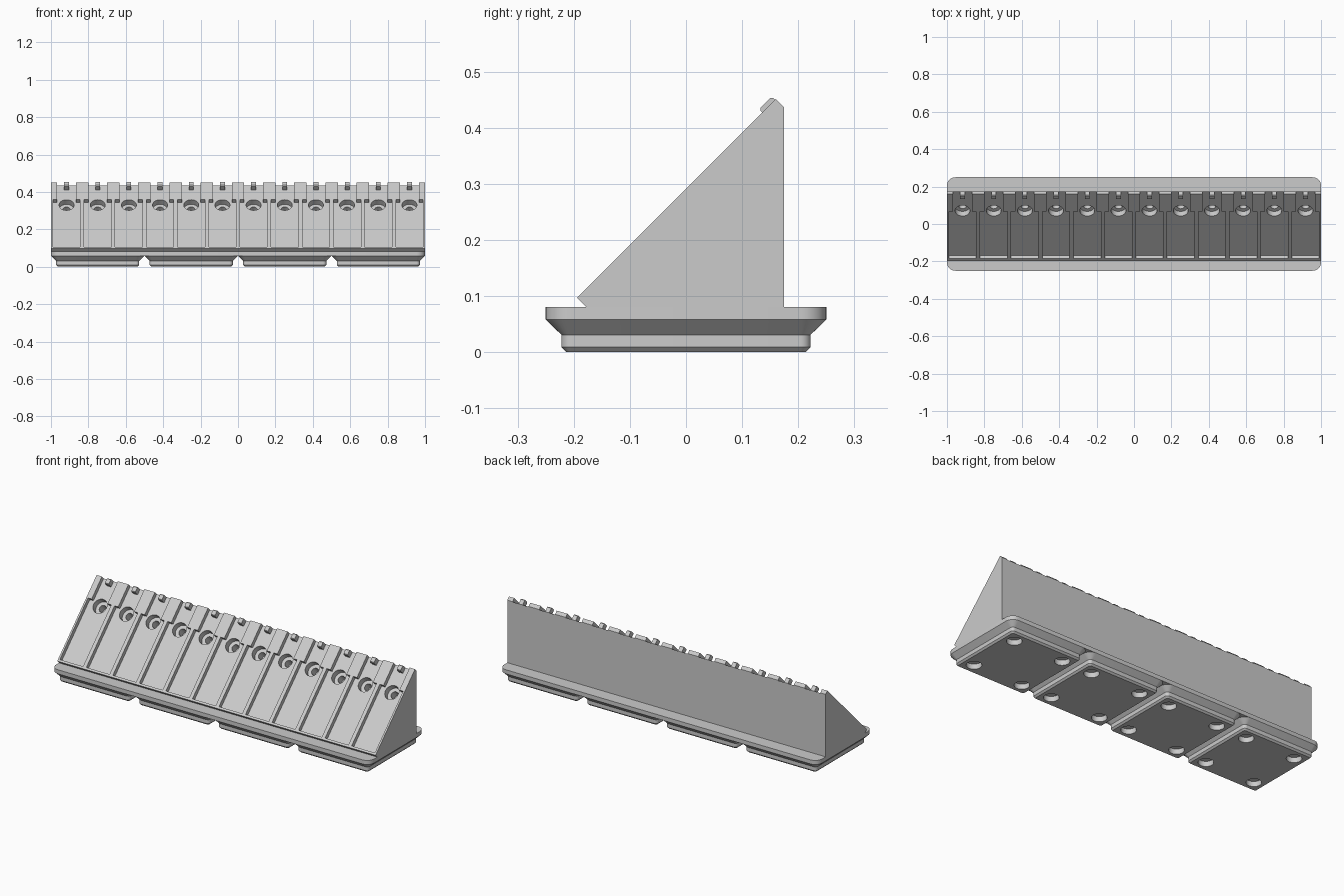
import bpy, bmesh, math
from mathutils import Matrix, Vector

if "Cube" in bpy.data.objects:
    bpy.data.objects.remove(bpy.data.objects["Cube"], do_unlink=True)

CELLS, PITCH = 12, 2 / 12
CENTRES = [-1 + PITCH * (i + 0.5) for i in range(CELLS)]
S = math.sqrt(0.5)
# Slope frame: local x = width, local y = up the slope, local z = out of the slope
SLOPE = Matrix(((1, 0, 0, 0), (0, S, -S, -0.178), (0, S, S, 0.081), (0, 0, 0, 1)))

grey = bpy.data.materials.new("light_grey")
grey.use_nodes = True
colour = (0.6, 0.6, 0.6, 1)
grey.diffuse_color = colour
grey.node_tree.nodes["Principled BSDF"].inputs["Base Color"].default_value = colour


def finish(bm, name):
    bmesh.ops.recalc_face_normals(bm, faces=bm.faces)
    mesh = bpy.data.meshes.new(name)
    bm.to_mesh(mesh)
    bm.free()
    mesh.materials.append(grey)
    obj = bpy.data.objects.new(name, mesh)
    bpy.context.collection.objects.link(obj)
    return obj


def loft(bm, rings):
    """Skin a stack of equal rings and cap both ends."""
    loops = [[bm.verts.new(p) for p in ring] for ring in rings]
    for a, b in zip(loops, loops[1:]):
        for i in range(len(a)):
            j = (i + 1) % len(a)
            bm.faces.new((a[i], a[j], b[j], b[i]))
    bm.faces.new(loops[0][::-1])
    bm.faces.new(loops[-1])


def rounded_rect(hx, hy, r, z, cx=0):
    ring = []
    for k, (sx, sy) in enumerate(((1, 1), (-1, 1), (-1, -1), (1, -1))):
        for step in range(9):
            a = math.pi / 2 * (k + step / 8)
            ring.append(Vector((cx + sx * (hx - r) + r * math.cos(a),
                                sy * (hy - r) + r * math.sin(a), z)))
    return ring


def cylinders(name, spots, r, z0, z1, frame):
    bm = bmesh.new()
    for x, y in spots:
        place = frame @ Matrix.Translation((x, y, (z0 + z1) / 2))
        bmesh.ops.create_cone(bm, cap_ends=True, segments=32, radius1=r, radius2=r,
                              depth=z1 - z0, matrix=place)
    return finish(bm, name)


def cut(obj, cutter):
    cutter.hide_render = True
    mod = obj.modifiers.new("cut", 'BOOLEAN')
    mod.operation, mod.solver, mod.object = 'DIFFERENCE', 'EXACT', cutter
    bpy.context.view_layer.objects.active = obj
    bpy.ops.object.modifier_apply(modifier=mod.name)
    bpy.data.objects.remove(cutter, do_unlink=True)


def smooth(obj):
    bpy.ops.object.select_all(action='DESELECT')
    obj.select_set(True)
    bpy.context.view_layer.objects.active = obj
    bpy.ops.object.shade_smooth_by_angle(angle=math.radians(25))


# Four stepped feet with round sockets underneath
for n in range(4):
    cx = -0.75 + 0.5 * n
    bm = bmesh.new()
    steps = ((0.213, 0.009, 0), (0.222, 0.018, 0.009), (0.222, 0.018, 0.031), (0.25, 0.045, 0.058))
    loft(bm, [rounded_rect(h, h, r, z, cx) for h, r, z in steps])
    foot = finish(bm, f"foot_{n + 1}")
    spots = [(cx + sx * 0.155, sy * 0.155) for sx in (-1, 1) for sy in (-1, 1)]
    cut(foot, cylinders("socket_cutter", spots, 0.039, -0.02, 0.029, Matrix()))
    smooth(foot)

# Base slab
bm = bmesh.new()
loft(bm, [rounded_rect(1, 0.25, 0.045, z) for z in (0.058, 0.081)])
smooth(finish(bm, "base_slab"))

# Sloped wedge body
profile = ((-0.178, 0.081), (-0.194, 0.097), (0.16, 0.451), (0.175, 0.436), (0.175, 0.081))
bm = bmesh.new()
loft(bm, [[(x, y, z) for y, z in profile] for x in (-1, 1)])
body = finish(bm, "wedge_body")

# Stepped pockets, wide below and narrow towards the open top
outline = ((0.073, 0.012), (0.073, 0.37), (0.05, 0.37), (0.05, 0.56))
outline += tuple((-x, u) for x, u in reversed(outline))
bm = bmesh.new()
for cx in CENTRES:
    loft(bm, [[SLOPE @ Vector((cx + x, u, v)) for x, u in outline] for v in (0, 0.06)])
cut(body, finish(bm, "pocket_cutter"))

# Counterbored holes in the pocket floors
spots = [(cx, 0.352) for cx in CENTRES]
cut(body, cylinders("hole_cutter", spots, 0.04, -0.035, 0.01, SLOPE))
cut(body, cylinders("bore_cutter", spots, 0.02, -0.08, -0.02, SLOPE))
smooth(body)

# Small locating nibs at the top of each pocket
bm = bmesh.new()
nib = ((0.467, 0), (0.467, 0.027), (0.471, 0.031), (0.495, 0.031), (0.499, 0.027), (0.499, 0))
for cx in CENTRES:
    loft(bm, [[SLOPE @ Vector((cx + x, u, v)) for u, v in nib] for x in (-0.0125, 0.0125)])
finish(bm, "nibs")
